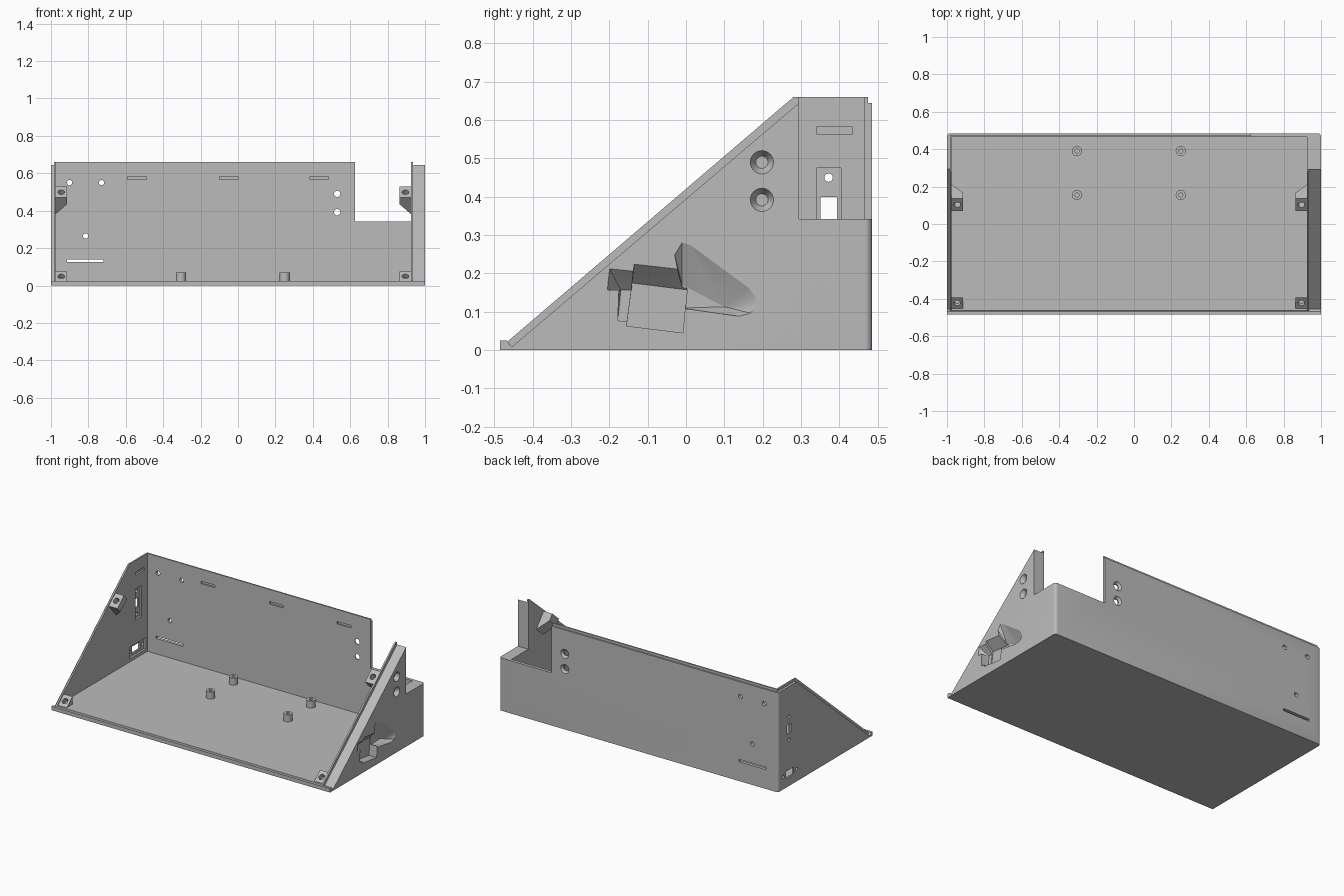
import bpy, bmesh, math
from mathutils import Vector

if "Cube" in bpy.data.objects:
    bpy.data.objects.remove(bpy.data.objects["Cube"])

grey = bpy.data.materials.new("mid grey")
grey.diffuse_color = (0.5, 0.5, 0.5, 1)
grey.use_nodes = True
grey.node_tree.nodes["Principled BSDF"].inputs["Base Color"].default_value = grey.diffuse_color


def finish(name, bm):
    bmesh.ops.recalc_face_normals(bm, faces=bm.faces[:])
    me = bpy.data.meshes.new(name)
    bm.to_mesh(me)
    bm.free()
    me.materials.append(grey)
    ob = bpy.data.objects.new(name, me)
    bpy.context.scene.collection.objects.link(ob)
    return ob


def side_prism(name, pts, x0, x1, corner=0):
    """Extrude a (y, z) profile along x, optionally rounding the rear upright corners."""
    bm = bmesh.new()
    f = bm.faces.new([bm.verts.new((x0, y, z)) for y, z in pts])
    r = bmesh.ops.extrude_face_region(bm, geom=[f])
    for v in r["geom"]:
        if isinstance(v, bmesh.types.BMVert):
            v.co.x = x1
    if corner:
        rear = max(p[0] for p in pts)
        es = [e for e in bm.edges if all(abs(v.co.y - rear) < 1e-5 for v in e.verts)
              and abs(e.verts[0].co.x - e.verts[1].co.x) < 1e-5]
        bmesh.ops.bevel(bm, geom=es, offset=corner, segments=5, profile=0.5, affect='EDGES')
    return finish(name, bm)


def hull(name, pts):
    bm = bmesh.new()
    for p in pts:
        bm.verts.new(p)
    r = bmesh.ops.convex_hull(bm, input=bm.verts[:])
    bmesh.ops.delete(bm, geom=[g for g in set(r["geom_interior"] + r["geom_unused"])
                               if isinstance(g, bmesh.types.BMVert)], context='VERTS')
    bmesh.ops.dissolve_limit(bm, angle_limit=0.01, verts=bm.verts[:], edges=bm.edges[:])
    return finish(name, bm)


def box(name, x0, x1, y0, y1, z0, z1):
    return hull(name, [(x, y, z) for x in (x0, x1) for y in (y0, y1) for z in (z0, z1)])


def rod(name, a, b, r1, r2=None, n=24):
    a, b = Vector(a), Vector(b)
    bm = bmesh.new()
    bmesh.ops.create_cone(bm, cap_ends=True, segments=n, radius1=r1,
                          radius2=r1 if r2 is None else r2, depth=(b - a).length)
    q = Vector((0, 0, 1)).rotation_difference(b - a)
    for v in bm.verts:
        v.co = q @ v.co + (a + b) / 2
    return finish(name, bm)


def boolean(target, tool, op='DIFFERENCE'):
    m = target.modifiers.new("cut", 'BOOLEAN')
    m.operation, m.object, m.solver = op, tool, 'EXACT'
    bpy.context.view_layer.objects.active = target
    bpy.ops.object.modifier_apply(modifier=m.name)
    bpy.data.objects.remove(tool)


# Wedge-shaped shell with a raised inner lip
case = side_prism("enclosure_shell", [(-.485, 0), (.485, 0), (.485, .645), (.295, .645),
                  (-.455, .008), (-.468, .025), (-.485, .025)], -1, 1, .018)
lip = side_prism("lip", [(-.45, .004), (.475, .004), (.475, .66), (.28, .66), (-.466, .022)],
                 -.985, .935)
boolean(case, lip, 'UNION')
cuts = [box("cavity", -.975, .925, -.6, .465, .025, 1),
        box("rear_notch", .625, 1.2, .295, .6, .342, 1)]

# Blind slots inside the rear and left walls
for x in (-.54, -.05, .435):
    cuts.append(box("slot", x - .05, x + .05, .46, .474, .566, .582))
cuts.append(box("slot", -.986, -.97, .34, .435, .564, .582))

# Rear wall openings
for x, z in ((-.9, .55), (-.73, .55), (-.815, .265)):
    cuts.append(rod("hole", (x, .4, z), (x, .6, z), .014))
cuts.append(box("vent", -.915, -.72, .4, .6, .125, .14))

# Countersunk holes in the rear and right walls
for z in (.49, .392):
    cuts += [rod("hole", (.53, .4, z), (.53, .6, z), .017),
             rod("sink", (.53, .472, z), (.53, .487, z), .017, .031),
             rod("hole", (.9, .198, z), (1.1, .198, z), .016),
             rod("sink", (.975, .198, z), (1.001, .198, z), .016, .031)]

# Left wall switch recess and socket opening
cuts += [box("switch_recess", -.988, -.96, .34, .405, .275, .475),
         box("switch_window", -1.1, -.9, .351, .394, .34, .4),
         box("socket_recess", -.988, -.96, .28, .45, .045, .12),
         box("socket_window", -1.1, -.9, .325, .405, .06, .105)]
for y, z in ((.372, .45), (.372, .3), (.297, .082), (.433, .082)):
    cuts.append(rod("hole", (-1.1, y, z), (-.9, y, z), .011, n=16))


# Plug pocket in the thick right wall: each part narrows from the outside inward
def pocket(outer, inner, depth):
    return hull("pocket", [(1.001, y, z) for y, z in outer] + [(1 - depth, y, z) for y, z in inner])


cuts += [pocket([(-.135, .225), (-.02, .212), (.005, .2), (-.008, .045), (-.155, .063)],
                [(-.14, .175), (.003, .157), (-.008, .045), (-.155, .063)], .055),
         pocket([(-.2, .213), (-.13, .206), (-.14, .157), (-.206, .157)],
                [(-.17, .157), (-.14, .157)], .05),
         pocket([(-.175, .16), (-.13, .16), (-.14, .073), (-.178, .077)],
                [(-.17, .157), (-.13, .157), (-.14, .073), (-.178, .077)], .05),
         pocket([(-.01, .283), (.01, .277), (.165, .163), (.182, .14), (.184, .115), (.17, .096),
                 (.14, .088), (0, .108), (-.03, .25)],
                [(-.01, .17), (0, .11), (.1, .113)], .05)]
for c in cuts:
    boolean(case, c)

# Sloped screw brackets on both side walls
nrm, run = Vector((0, -.651, .759)), Vector((0, .759, .651))
for label, x_wall, s in (("left", -.975, 1), ("right", .925, -1)):
    for level, y in (("lower", -.425), ("upper", .1)):
        c = Vector((0, y, .018 + (y + .465) * .857)) - nrm * .004
        xa, xb = x_wall - s * .003, x_wall + s * .062

        def at(x, t, d):
            return c + run * t + nrm * -d + Vector((x, 0, 0))
        if level == "upper":
            pts = [at(x, t, d) for x in (xa, xb) for t in (-.045, .045) for d in (0, .045)]
            pts += [at(xa, t, .12) for t in (-.045, .045)]
        else:
            top = [at(x, t, 0) for x in (xa, xb) for t in (-.04, .04)]
            pts = top + [Vector((p.x, p.y, .02)) for p in top]
        b = hull(f"{label}_{level}_bracket", pts)
        xm = x_wall + s * .03
        boolean(b, rod("hole", at(xm, 0, .04), at(xm, 0, -.02), .018))

# Board standoffs on the floor
for i, x in enumerate((-.305, .25)):
    for j, y in enumerate((.155, .39)):
        st = rod(f"standoff_{i}{j}", (x, y, .02), (x, y, .07), .027)
        boolean(st, rod("hole", (x, y, .035), (x, y, .1), .011, n=16))

# Smooth the round surfaces, keep sharp edges
for ob in bpy.context.scene.objects:
    bpy.ops.object.select_all(action='DESELECT')
    ob.select_set(True)
    bpy.context.view_layer.objects.active = ob
    bpy.ops.object.shade_smooth_by_angle(angle=math.radians(25))
